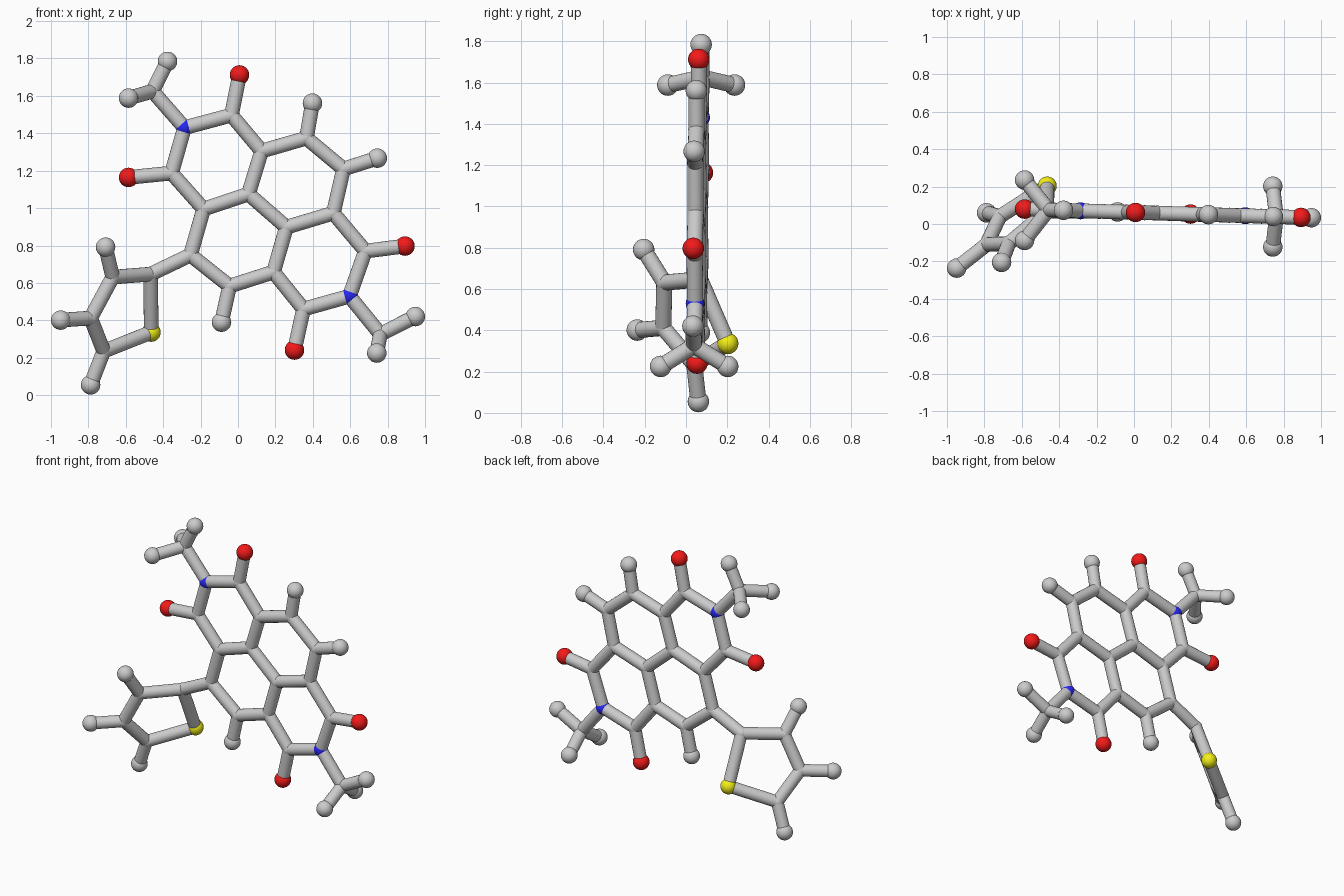
import bpy, bmesh
from mathutils import Vector, Matrix

if "Cube" in bpy.data.objects:
    bpy.data.objects.remove(bpy.data.objects["Cube"])

BOND_R = 0.039


def core(x, z):
    """Point on the slightly turned flat plane of the fused rings."""
    return Vector((x, 0.062 - 0.03 * x, z))


# Flat fused-ring carbons
ring = [core(*p) for p in [
    (-0.035, 1.497), (0.126, 1.305), (0.366, 1.374), (0.564, 1.209),
    (0.510, 0.973), (0.056, 1.075), (0.259, 0.898), (-0.184, 0.995),
    (-0.355, 1.187), (-0.254, 0.749), (-0.045, 0.583), (0.190, 0.658),
    (0.350, 0.460), (0.681, 0.770)]]
methyl = [core(-0.457, 1.625), core(0.761, 0.326)]
five_ring = [Vector(p) for p in [
    (-0.467, 0.068, 0.647), (-0.67, -0.105, 0.631),
    (-0.788, -0.11, 0.412), (-0.718, 0.04, 0.235)]]

atoms = {
    "carbon": ring + methyl + five_ring,
    "nitrogen": [core(-0.286, 1.430), core(0.596, 0.529)],
    "oxygen": [core(0.008, 1.712), core(-0.585, 1.164),
               core(0.302, 0.241), core(0.893, 0.797)],
    "sulfur": [Vector((-0.464, 0.203, 0.336))],
    # in-plane, methyl and five-ring hydrogens
    "hydrogen": [core(0.398, 1.561), core(0.745, 1.267), core(-0.088, 0.39),
                 core(-0.377, 1.784), core(0.948, 0.420)]
                + [Vector((-0.585, y, 1.588)) for y in (0.235, -0.088)]
                + [Vector((0.742, y, 0.225)) for y in (0.202, -0.123)]
                + [Vector(p) for p in [(-0.708, -0.205, 0.791),
                                       (-0.948, -0.236, 0.401),
                                       (-0.788, 0.06, 0.055)]],
}
radius = {"carbon": 0.0405, "nitrogen": 0.0455, "oxygen": 0.052,
          "sulfur": 0.051, "hydrogen": 0.052}
colour = {"nitrogen": (0.02, 0.02, 0.9, 1), "oxygen": (0.9, 0.01, 0.01, 1),
          "sulfur": (0.9, 0.87, 0.01, 1)}


def finish(bm, name, col=None):
    """Turn a bmesh into a smooth-shaded object."""
    me = bpy.data.meshes.new(name)
    bm.to_mesh(me)
    bm.free()
    me.shade_smooth()
    if col:
        mat = bpy.data.materials.new(name + "_colour")
        mat.diffuse_color = col
        mat.use_nodes = True
        mat.node_tree.nodes["Principled BSDF"].inputs["Base Color"].default_value = mat.diffuse_color
        me.materials.append(mat)
    bpy.context.collection.objects.link(bpy.data.objects.new(name, me))


# Balls, one object per kind of atom
for kind, points in atoms.items():
    bm = bmesh.new()
    for p in points:
        bmesh.ops.create_uvsphere(bm, u_segments=24, v_segments=14,
                                  radius=radius[kind],
                                  matrix=Matrix.Translation(p))
    finish(bm, kind + "_balls", colour.get(kind))

# Rods join every pair of neighbouring atoms
flat = [(k, p) for k, pts in atoms.items() for p in pts]
bm = bmesh.new()
for i, (ka, a) in enumerate(flat):
    for kb, b in flat[i + 1:]:
        if ka == kb == "hydrogen":
            continue
        d = b - a
        if d.length < (0.37 if ka == "sulfur" or kb == "sulfur" else 0.29):
            turn = d.to_track_quat('Z', 'Y').to_matrix().to_4x4()
            bmesh.ops.create_cone(bm, cap_ends=False, segments=20,
                                  radius1=BOND_R, radius2=BOND_R,
                                  depth=d.length,
                                  matrix=Matrix.Translation((a + b) / 2) @ turn)
finish(bm, "bond_rods")
